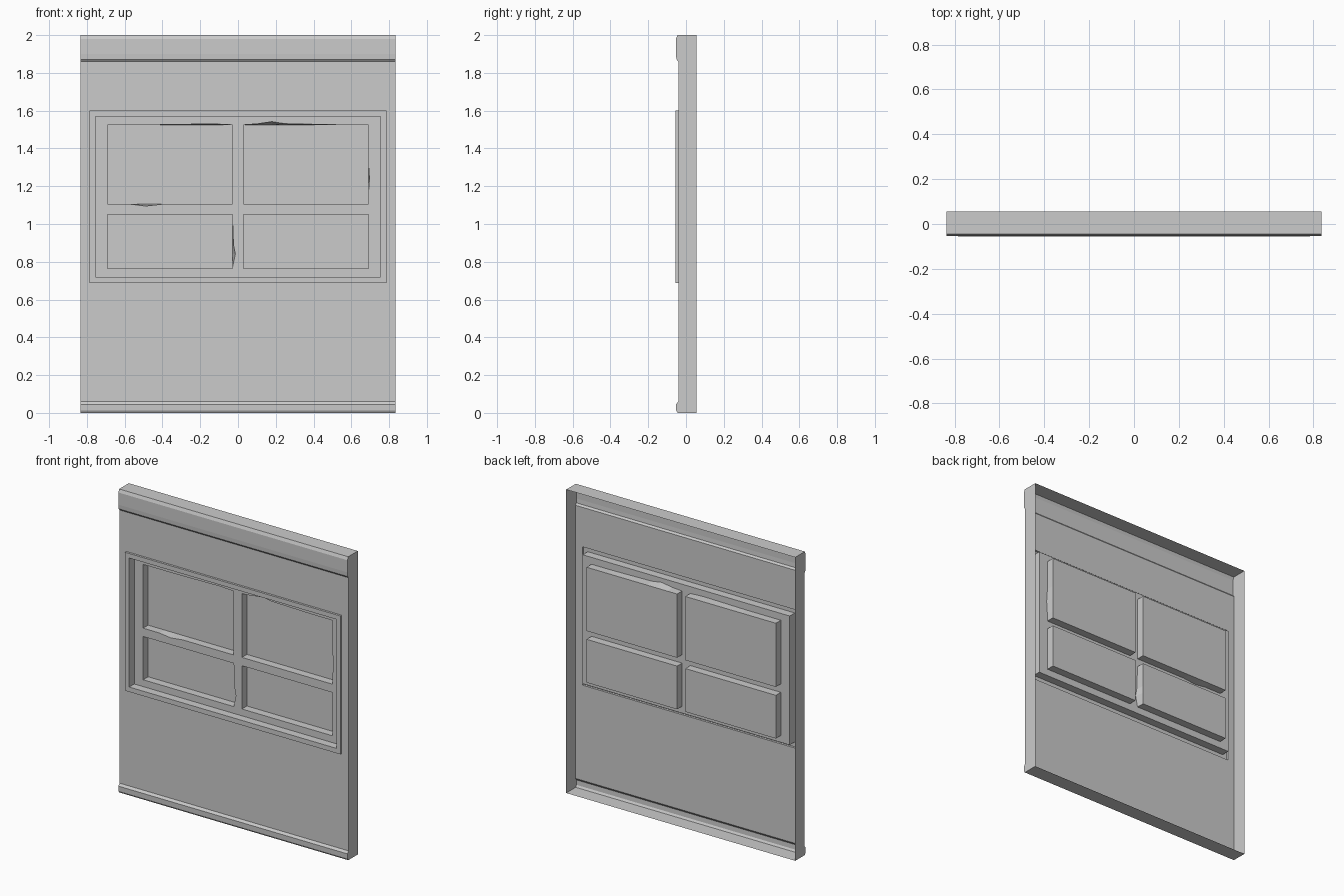
import bpy, bmesh

if "Cube" in bpy.data.objects:
    bpy.data.objects.remove(bpy.data.objects["Cube"])

HALF_W = 0.835
WALL_Y, TRIM_Y, FRAME_Y, PANE_Y, BACK_Y = -0.041, -0.055, -0.002, 0.05, 0.055


def rect(x0, x1, z0, z1):
    return [(x0, z0), (x1, z0), (x1, z1), (x0, z1)]


def fill(bm, y, *loops):
    """Flat sheet at depth y; the first loop is the outline, the rest are holes."""
    edges = []
    for loop in loops:
        vs = [bm.verts.new((x, y, z)) for x, z in loop]
        edges += [bm.edges.new((vs[i - 1], vs[i])) for i in range(len(vs))]
    bmesh.ops.triangle_fill(bm, edges=edges, use_beauty=True, use_dissolve=False,
                            normal=(0, -1, 0))


def bridge(bm, a, ya, b, yb):
    """Walls joining two loops of equal length at two depths."""
    va = [bm.verts.new((x, ya, z)) for x, z in a]
    vb = [bm.verts.new((x, yb, z)) for x, z in b]
    for i in range(len(a)):
        bm.faces.new((va[i - 1], va[i], vb[i], vb[i - 1]))


def finish(bm, name):
    bmesh.ops.remove_doubles(bm, verts=bm.verts[:], dist=1e-5)
    bmesh.ops.recalc_face_normals(bm, faces=bm.faces[:])
    # front sheets must look towards -y
    if sum(f.normal.y * f.calc_area() for f in bm.faces) > 0:
        bmesh.ops.reverse_faces(bm, faces=bm.faces[:])
    me = bpy.data.meshes.new(name)
    bm.to_mesh(me)
    bm.free()
    ob = bpy.data.objects.new(name, me)
    bpy.context.collection.objects.link(ob)
    return ob


trim_outer = rect(-0.785, 0.785, 0.688, 1.60)
trim_inner = rect(-0.755, 0.755, 0.72, 1.57)

# Wall shell: (y, z) profile with base and top mouldings, open at the back
low = [(BACK_Y, 0), (-0.044, 0), (-0.052, 0.013), (-0.053, 0.045), (WALL_Y, 0.06)]
high = [(WALL_Y, 1.86), (-0.051, 1.872), (-0.053, 1.90), (-0.053, 1.98),
        (-0.045, 2.0), (BACK_Y, 2.0)]
bm = bmesh.new()
for part in (low, high):
    for (y0, z0), (y1, z1) in zip(part, part[1:]):
        bm.faces.new([bm.verts.new(p) for p in (
            (-HALF_W, y0, z0), (HALF_W, y0, z0), (HALF_W, y1, z1), (-HALF_W, y1, z1))])
for x in (-HALF_W, HALF_W):
    bm.faces.new([bm.verts.new((x, y, z)) for y, z in low + high])
fill(bm, WALL_Y, rect(-HALF_W, HALF_W, 0.06, 1.86), trim_outer)
finish(bm, "wall_panel")

# Raised trim around the window
bm = bmesh.new()
bridge(bm, trim_outer, WALL_Y, trim_outer, TRIM_Y)
fill(bm, TRIM_Y, trim_outer, trim_inner)
bridge(bm, trim_inner, TRIM_Y, trim_inner, FRAME_Y)
finish(bm, "window_trim")

# Pane openings, each point as (x, z, chip dx, chip dz); chips nick the front edge
openings = {
    "upper_left": [(-.69, 1.105, 0, 0), (-.57, 1.105, 0, 0), (-.49, 1.105, 0, -.01),
                   (-.40, 1.105, 0, 0), (-.03, 1.105, 0, 0), (-.03, 1.525, 0, 0),
                   (-.13, 1.525, 0, .005), (-.44, 1.525, 0, 0), (-.69, 1.525, 0, 0)],
    "upper_right": [(.03, 1.105, 0, 0), (.69, 1.105, 0, 0), (.69, 1.15, 0, 0),
                    (.69, 1.24, .006, 0), (.69, 1.33, 0, 0), (.69, 1.525, 0, 0),
                    (.54, 1.525, 0, 0), (.25, 1.525, 0, .006), (.18, 1.525, 0, .017),
                    (.10, 1.525, 0, .005), (.03, 1.525, 0, 0)],
    "lower_left": [(-.69, .765, 0, 0), (-.03, .765, 0, 0), (-.03, .84, .016, 0),
                   (-.03, .89, .006, 0), (-.03, 1.05, 0, 0), (-.69, 1.05, 0, 0)],
    "lower_right": [(x, z, 0, 0) for x, z in rect(.03, .69, .765, 1.05)],
}

# Recessed frame with cross bars
bm = bmesh.new()
fronts = {k: [(x + dx, z + dz) for x, z, dx, dz in pts] for k, pts in openings.items()}
backs = {k: [(x, z) for x, z, _, _ in pts] for k, pts in openings.items()}
fill(bm, FRAME_Y, trim_inner, *fronts.values())
for k in openings:
    bridge(bm, fronts[k], FRAME_Y, backs[k], PANE_Y)
finish(bm, "window_frame")

# Panes closing the openings at the back
for k, loop in backs.items():
    bm = bmesh.new()
    fill(bm, PANE_Y, loop)
    finish(bm, k + "_pane")
